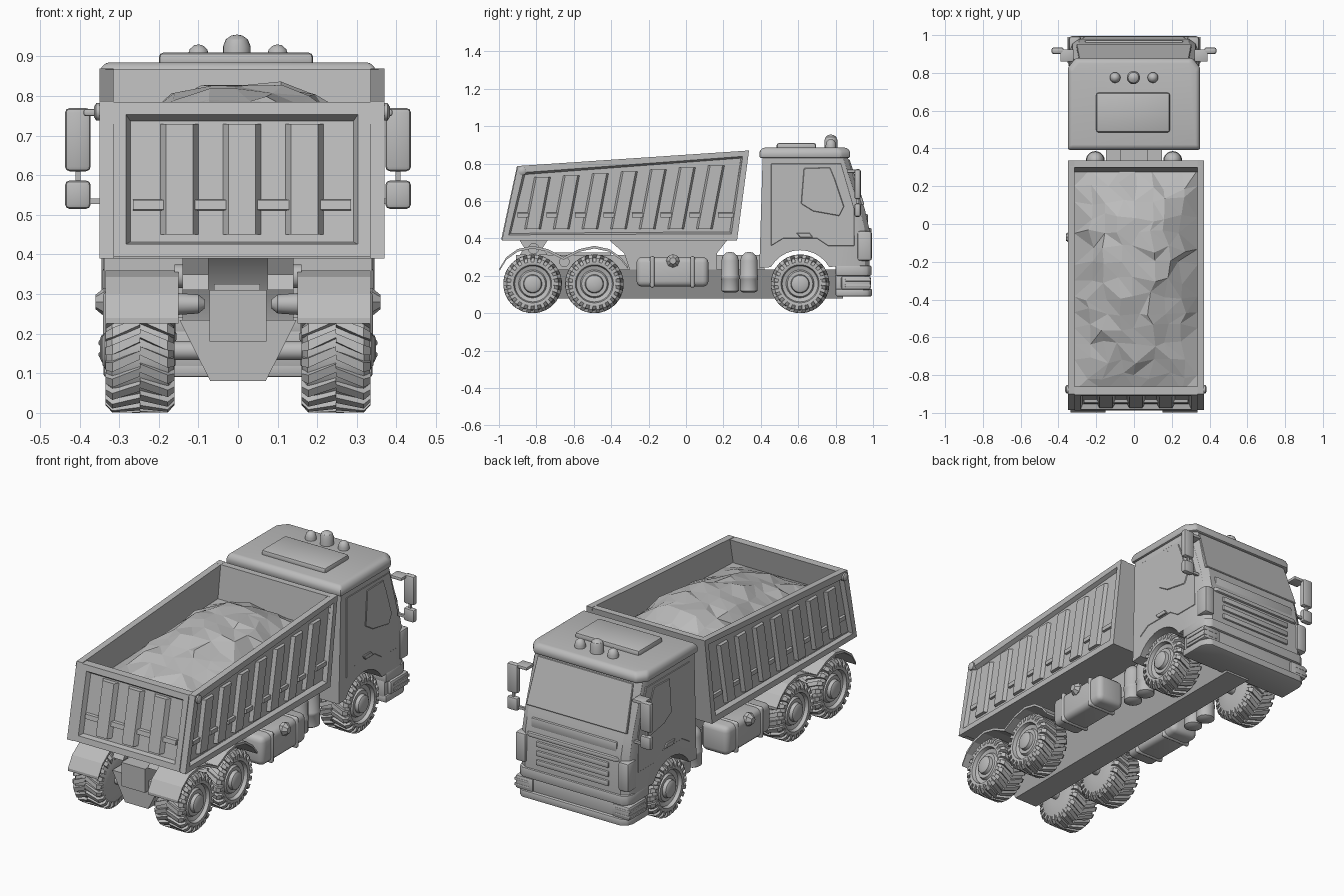
import bpy, bmesh, math, random
from mathutils import Vector

if "Cube" in bpy.data.objects:
    bpy.data.objects.remove(bpy.data.objects["Cube"])

random.seed(4)
grey = bpy.data.materials.new("plain grey")
grey.diffuse_color = (0.5, 0.5, 0.5, 1)
grey.use_nodes = True
grey.node_tree.nodes["Principled BSDF"].inputs["Base Color"].default_value = grey.diffuse_color


def build(name, parts, bevel=0, seg=2, smooth=True):
    """Each part is a list of equal-length rings, skinned and capped."""
    bm = bmesh.new()
    for rings in parts:
        vs = [[bm.verts.new(p) for p in r] for r in rings]
        n = len(vs[0])
        for a, b in zip(vs, vs[1:]):
            for i in range(n):
                j = (i + 1) % n
                bm.faces.new((a[i], a[j], b[j], b[i]))
        bm.faces.new(vs[0][::-1])
        bm.faces.new(vs[-1])
    bmesh.ops.recalc_face_normals(bm, faces=bm.faces)
    if bevel:
        sharp = [e for e in bm.edges if e.calc_face_angle(0) > math.radians(25)]
        bmesh.ops.bevel(bm, geom=sharp, offset=bevel, segments=seg,
                        affect='EDGES', profile=0.5, clamp_overlap=True)
    me = bpy.data.meshes.new(name)
    bm.to_mesh(me)
    bm.free()
    me.materials.append(grey)
    ob = bpy.data.objects.new(name, me)
    bpy.context.collection.objects.link(ob)
    if smooth:
        for o in bpy.context.selected_objects:
            o.select_set(False)
        ob.select_set(True)
        bpy.context.view_layer.objects.active = ob
        bpy.ops.object.shade_smooth_by_angle(angle=math.radians(32))
    return ob


def prism(name, pts, x0, x1, bevel=0, **k):
    """Extrude a (y, z) outline along x."""
    return build(name, [[[(x, y, z) for y, z in pts] for x in (x0, x1)]], bevel, **k)


def box(name, x0, x1, y0, y1, z0, z1, bevel=0.0, seg=2):
    return prism(name, [(y0, z0), (y1, z0), (y1, z1), (y0, z1)], x0, x1, bevel, seg=seg)


def lathe(profile, c, axis, seg=24, sign=1):
    """Rings for (radius, height) pairs turned about the x, y or z axis."""
    rings = []
    for r, h in profile:
        ring = []
        for i in range(seg):
            a = math.tau * i / seg
            u, v, h2 = r * math.cos(a), r * math.sin(a), h * sign
            p = {'x': (h2, u, v), 'y': (u, h2, v), 'z': (u, v, h2)}[axis]
            ring.append(tuple(Vector(c) + Vector(p)))
        rings.append(ring)
    return rings


def recess(ob, direction, margin, slope, depth):
    """Sink a framed panel into the face that looks along direction."""
    bm = bmesh.new()
    bm.from_mesh(ob.data)
    d = Vector(direction)
    bm.normal_update()
    f = max(bm.faces, key=lambda f: f.normal.dot(d))
    bmesh.ops.inset_region(bm, faces=[f], thickness=margin, depth=0)
    bmesh.ops.inset_region(bm, faces=[f], thickness=slope, depth=-depth)
    bm.to_mesh(ob.data)
    bm.free()


# ---------- wheels: tyre, rim and chevron lugs ----------
TYRE = [(.05, .16), (.11, .163), (.138, .175), (.142, .2), (.142, .3), (.138, .318),
        (.118, .333), (.102, .331), (.096, .312), (.075, .305), (.068, .318),
        (.05, .318), (.046, .336), (.036, .342), (.002, .342)]
WR = .157


def wheel(s, cy):
    parts = [lathe(TYRE, (0, cy, WR), 'x', 36, s)]
    n = 22
    for side in (-1, 1):
        for k in range(n):
            a0 = math.tau * (k + (.25 if side > 0 else 0)) / n
            rings = []
            for x, sh, lo, hi, w in ((.2475, 0, .13, .157, .07), (.2475 + side * .07, .2, .13, .156, .08),
                                     (.2475 + side * .087, .22, .112, .138, .07)):
                rings.append([(s * x, cy + r * math.cos(a0 + sh + q), WR + r * math.sin(a0 + sh + q))
                              for r, q in ((lo, -w), (lo, w), (hi, w), (hi, -w))])
            parts.append(rings)
    build("wheel", parts)


for cy in (-.82, -.49, .61):
    for s in (-1, 1):
        wheel(s, cy)
    build("axle", [lathe([(.024, -.17), (.024, .17)], (0, cy, WR), 'x', 16)])

# ---------- chassis ----------
V = [(-.07, .08), (.07, .08), (.148, .235), (-.148, .235)]
build("chassis", [[[(x, y, z) for x, z in V] for y in (-.88, .84)]])
box("chassis_spine", -.072, .072, -.91, .42, .18, .31)
prism("bed_subframe", [(-.41, .39), (.22, .39), (.165, .32), (.165, .23), (-.3, .23), (-.33, .32)], -.14, .14)
box("rear_column", -.06, .056, -.8, -.4, .3, .325)

for s in (-1, 1):
    # bed hinges behind the rear axle
    prism("bed_hinge", [(-.89, .39), (-.74, .39), (-.765, .35), (-.74, .31), (-.89, .31), (-.865, .35)],
          s * .075, s * .14)
    build("hinge_pin", [lathe([(.03, .14), (.03, .16)], (0, -.815, .345), 'x', 12, s)])
    build("axle_spring", [lathe([(.012, .085), (.024, .1), (.028, .16)], (0, -.65, .275), 'x', 12, s)])
    # double arched mudguard
    top = [(-.997, .24), (-.96, .3), (-.9, .343), (-.82, .36), (-.74, .343), (-.655, .3),
           (-.57, .343), (-.49, .36), (-.41, .343), (-.35, .3), (-.31, .25)]
    low = [(y, z - .014) for y, z in top]
    prism("mudguard", top + low[::-1], s * .15, s * .335, smooth=False)
    # fuel tank with straps and cap
    box("fuel_tank", s * .17, s * .335, -.265, .12, .142, .3, .03, 3)
    for y in (-.18, .035):
        box("tank_strap", s * .165, s * .341, y - .012, y + .012, .136, .306, .025, 3)
    build("tank_cap", [lathe([(.036, .32), (.036, .338), (.018, .36)], (0, -.07, .28), 'x', 8, s)])
    # air bottles
    for y in (.236, .336):
        build("air_bottle", [lathe([(.03, .11), (.047, .12), (.047, .18), (.05, .185), (.05, .2), (.047, .205),
                                    (.047, .28), (.04, .305), (.022, .323), (.003, .328)],
                                   (s * .205, y, 0), 'z', 20)])

# ---------- tipper bed ----------
CX = .01
SIDE = [(-.984, .39), (.273, .39), (.337, .87), (-.9, .787)]
box("bed_floor", CX - .34, CX + .34, -.96, .26, .39, .43)
prism("bed_front_wall", [(.235, .39), (.272, .39), (.336, .868), (.3, .868)], CX - .345, CX + .345)
for s in (-1, 1):
    wall = prism("bed_side", SIDE, CX + s * .325, CX + s * .36, smooth=False)
    recess(wall, (s, 0, 0), .046, .014, .022)
    ribs, bars = [], []
    for k in range(7):
        y = -.82 + .153 * k
        zt = .725 + .067 * (y + .855)
        sl = (zt - .45) * .19
        ribs.append([[(CX + s * x, y + q * w, z) for q, w, z in
                      ((-1, w, .45), (1, w, .45), (1, w, zt), (-1, w, zt))]
                     for x, w in ((.335, .045), (.357, .033))])
        for ring in ribs[-1]:
            ring[2] = (ring[2][0], ring[2][1] + sl, ring[2][2])
            ring[3] = (ring[3][0], ring[3][1] + sl, ring[3][2])
    for k in range(8):
        y = -.88 + .153 * k
        bars.append([[(CX + s * x, yy, z) for x, z in ((.335, .51), (.35, .513), (.35, .535), (.335, .538))]
                     for yy in (y - .02, y + .07)])
    build("side_ribs", ribs, smooth=False)
    build("side_bars", bars, smooth=False)
    build("gate_pivot", [lathe([(.022, .34), (.022, .368), (.012, .374)], (CX, -.875, .76), 'x', 12, s)])

# tailgate, leaning forward at its top
gate = prism("tailgate", [(-.988, .395), (-.904, .785), (-.86, .785), (-.94, .395)], CX - .325, CX + .325, smooth=False)
recess(gate, (0, -1, .21), .045, .016, .026)
gy = lambda z, d=0: -.988 + (z - .395) * .2154 + d
ribs = [[[(CX + x + q * w, gy(z, d), z) for q, z in ((-1, .45), (1, .45), (1, .73), (-1, .73))]
         for d, w in ((.03, .05), (.002, .034))] for x in (-.158, 0, .158)]
build("tailgate_ribs", ribs, smooth=False)
build("tailgate_bars", [[[(x, gy(z, d), z) for d, z in ((.03, .51), (.012, .513), (.012, .537), (.03, .54))]
                         for x in (CX + c - .04, CX + c + .04)] for c in (-.235, -.079, .079, .235)])
build("tailgate_rail", [lathe([(.016, -.36), (.016, .36)], (CX, -.885, .768), 'x', 12)])

# faceted load of earth
NX, NY = 8, 14
bm = bmesh.new()
grid = []
for j in range(NY + 1):
    row = []
    for i in range(NX + 1):
        u, v = 2 * i / NX - 1, j / NY
        edge = i in (0, NX) or j in (0, NY)
        t = (v - .64) / (.64 if v < .64 else .36)
        z = .69 + .16 * (1 - abs(u) ** 2.4) * (1 - abs(t) ** 2.2) - .04 * (1 - v)
        jx, jy, jz = [0 if edge else random.uniform(-1, 1) for _ in range(3)]
        row.append(bm.verts.new((CX + u * .326 + jx * .022, -.885 + v * 1.17 + jy * .024, z + jz * .011)))
    grid.append(row)
for j in range(NY):
    for i in range(NX):
        a, b, c, d = grid[j][i], grid[j][i + 1], grid[j + 1][i + 1], grid[j + 1][i]
        for tri in (((a, b, c), (a, c, d)) if random.random() < .5 else ((a, b, d), (b, c, d))):
            bm.faces.new(tri)
me = bpy.data.meshes.new("earth_load")
bm.to_mesh(me)
bm.free()
me.materials.append(grey)
bpy.context.collection.objects.link(bpy.data.objects.new("earth_load", me))

# ---------- cab ----------
arch = [(.61 + .18 * math.cos(math.radians(a)), .157 + .18 * math.sin(math.radians(a))) for a in range(30, 151, 12)]
CAB = [(.392, .24), (.41, .84), (.862, .84), (.955, .56), (.98, .45), (.982, .25), (.8, .25)] + arch
rings = [[(x, y - (r if y > .85 else 0), z) for y, z in CAB]
         for x, r in ((-.338, .06), (-.325, .025), (-.29, 0), (.29, 0), (.325, .025), (.338, .06))]
build("cab_body", [rings])


def plan(front, w, back, c=.04):
    return [(-w, back), (-w, front - c * 1.3), (-w + c * .3, front - c * .5), (-w + c, front), (w - c, front),
            (w - c * .3, front - c * .5), (w, front - c * 1.3), (w, back)]


def band(name, z0, z1, front, w, back, c=.04, bevel=.008):
    return build(name, [[[(x, y, z) for x, y in plan(front, w, back, c)] for z in (z0, z1)]], bevel)


band("bumper_upper", .2, .255, .992, .34, .8)
band("bumper_middle", .11, .21, .978, .33, .8)
band("bumper_lower", .09, .13, .995, .34, .8)
band("grille_lip", .43, .455, .993, .3, .9)
for z in (.285, .335, .385):
    box("grille_slat", -.22, .22, .96, .992, z, z + .03, .006)
box("badge_free_panel", -.26, .26, .94, .974, .475, .53, .008)

# windscreen plate on the sloping front
build("windscreen", [[[(q * w, y + d * .946, z + d * .32) for q, w, y, z in
                       ((-1, .29, .868, .822), (1, .29, .868, .822), (1, .305, .948, .58), (-1, .305, .948, .58))]
                      for d in (-.01, .006)]], .003, 1)

# roof with raised hatch and beacons
build("roof", [[[(x, y, z) for x, y in ((-w, b), (w, b), (w, f - .05), (w - .04, f), (-w + .04, f), (-w, f - .05))]
                for z, w, b, f in ((.83, .35, .392, .878), (.865, .35, .392, .878), (.885, .335, .41, .86))]], .01)
box("roof_hatch", -.2, .19, .485, .695, .87, .91, .012)
for x, r, h in ((-.1, .028, .93), (-.003, .035, .955), (.1, .028, .93)):
    build("beacon", [lathe([(r, .87), (r, h - .03), (r * .8, h - .012), (r * .4, h - .002), (.002, h)],
                           (x, .775, 0), 'z', 20)])

for s in (-1, 1):
    # door panel, side window and handle
    prism("door", [(.455, .36), (.455, .8), (.83, .8), (.9, .56), (.9, .36), (.76, .36), (.7, .4), (.52, .4)],
          s * .33, s * .341, .002, seg=1)
    prism("side_window", [(.63, .775), (.77, .78), (.795, .72), (.845, .57), (.82, .52), (.68, .545), (.615, .585)],
          s * .33, s * .345, .003, seg=1)
    prism("door_handle", [(.59, .43), (.66, .43), (.68, .405), (.61, .405)], s * .335, s * .35, .003, seg=1)
    # corner deflectors and headlights
    box("corner_deflector", s * .28, s * .345, .915, .994, .28, .44, .014)
    box("headlamp", s * .24, s * .348, .83, .988, .125, .2, .012)
    for z in (.14, .17):
        box("headlamp_slat", s * .26, s * .352, .85, .99, z, z + .014, .004)
    # mirrors on their arms
    box("mirror", s * .372, s * .437, .9, .935, .61, .77, .012)
    box("kerb_mirror", s * .372, s * .437, .9, .935, .515, .587, .012)
    box("mirror_stem", s * .398, s * .41, .912, .924, .58, .62)
    box("mirror_arm_top", s * .32, s * .39, .86, .925, .75, .768, .005)
    box("mirror_arm_low", s * .32, s * .38, .908, .922, .528, .542)
